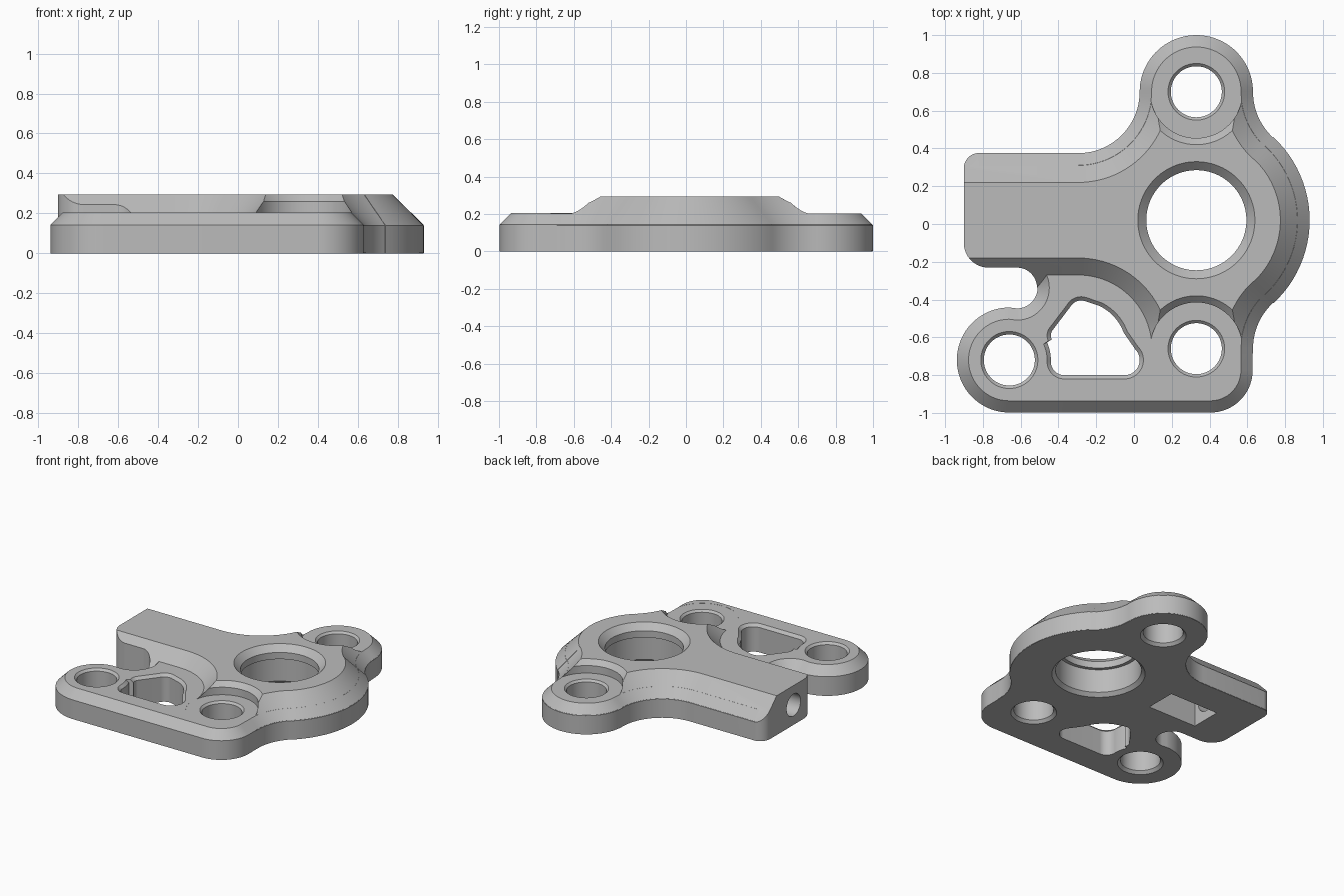
import bpy, bmesh
from math import sin, cos, radians, ceil, tau

if "Cube" in bpy.data.objects:
    bpy.data.objects.remove(bpy.data.objects["Cube"])

metal = bpy.data.materials.new("plain_grey")
grey = (0.5, 0.5, 0.5, 1)
metal.diffuse_color = grey
metal.use_nodes = True
metal.node_tree.nodes["Principled BSDF"].inputs["Base Color"].default_value = grey


def make(name, bm):
    bmesh.ops.recalc_face_normals(bm, faces=bm.faces)
    me = bpy.data.meshes.new(name)
    bm.to_mesh(me)
    bm.free()
    me.materials.append(metal)
    ob = bpy.data.objects.new(name, me)
    bpy.context.collection.objects.link(ob)
    return ob


def outline(arcs, inset):
    """Chain of arcs (x, y, radius, start, end); clockwise arcs are concave."""
    pts = []
    for x, y, r, a, b in arcs:
        r += -inset if b > a else inset
        n = ceil(abs(b - a) / 4)
        for i in range(n + 1):
            t = radians(a + (b - a) * i / n)
            pts.append((x + r * cos(t), y + r * sin(t)))
    return pts


def skin(name, rings):
    """Solid through matching rings of points, capped at both ends."""
    bm = bmesh.new()
    rows = [[bm.verts.new(p) for p in ring] for ring in rings]
    n = len(rows[0])
    for lo, hi in zip(rows, rows[1:]):
        for i in range(n):
            j = (i + 1) % n
            bm.faces.new((lo[i], lo[j], hi[j], hi[i]))
    bm.faces.new(rows[0][::-1])
    bm.faces.new(rows[-1])
    return make(name, bm)


def loft(name, arcs, levels):
    return skin(name, [[(x, y, z) for x, y in outline(arcs, d)] for z, d in levels])


def lathe(name, x, y, profile, n=96):
    return skin(name, [[(x + r * cos(tau * i / n), y + r * sin(tau * i / n), z)
                        for i in range(n)] for r, z in profile])


def combine(ob, other, operation):
    mod = ob.modifiers.new("cut", 'BOOLEAN')
    mod.object, mod.operation, mod.solver = other, operation, 'EXACT'
    dg = bpy.context.evaluated_depsgraph_get()
    me = bpy.data.meshes.new_from_object(ob.evaluated_get(dg))
    ob.modifiers.clear()
    ob.data = me
    bpy.data.objects.remove(other)


HX, HY = 0.33, 0.02            # hub centre
BACK, FRONT = 0.70, -0.66      # ear centres along y
SWING = 47.2                   # angle where hub meets its side fillets

hub_side = [
    (0.96, FRONT, 0.33, 180, 180 - SWING),
    (HX, HY, 0.60, -SWING, SWING),
    (0.96, BACK, 0.33, 180 + SWING, 180),
    (HX, BACK, 0.30, 0, 180),
    (-0.295, BACK, 0.325, 0, -90),
]
plate_arcs = [
    (-0.66, -0.72, 0.28, 90, 270),
    (0.405, -0.775, 0.225, 270, 360),
] + hub_side + [
    (-0.82, 0.295, 0.08, 90, 180),
    (-0.77, -0.10, 0.13, 180, 270),
    (-0.62, -0.3375, 0.1075, 90, -90),
]
hub_arcs = [
    (HX, FRONT, 0.30, 180, 360),
] + hub_side + [
    (-1.3, 0.175, 0.20, 90, 180),
    (-1.3, -0.135, 0.20, 180, 270),
    (-0.295, FRONT, 0.325, 90, 0),
]
window_arcs = [
    (-0.37, -0.73, 0.07, 180, 270),
    (-0.05, -0.72, 0.08, 270, 405),
    (-0.29, -0.66, 0.25, 20, 65),
    (-0.28, -0.47, 0.065, 70, 150),
    (-0.39, -0.59, 0.05, 150, 205),
    (-0.66, -0.72, 0.22, 25, 0),
]

# Raised hub and arm with long sloping sides, trimmed to the footprint
body = loft("bracket_body", hub_arcs,
            [(0.002, 0), (0.14, 0), (0.295, 0.155)])
combine(body, loft("trim", plate_arcs, [(-0.1, -0.001), (0.5, -0.001)]), 'INTERSECT')

# Lower chamfered plate
combine(body, loft("plate", plate_arcs,
                   [(0, 0.002), (0.143, 0.002), (0.205, 0.064)]), 'UNION')

# Round recesses where the ears meet the hub
for y in (BACK, FRONT):
    combine(body, lathe("recess", HX, y, [(0.245, 0.204), (0.245, 0.26), (0.305, 0.32)]),
            'DIFFERENCE')

# Bolt holes, chamfered above and below
for x, y in ((HX, BACK), (HX, FRONT), (-0.66, -0.72)):
    combine(body, lathe("bolt_hole", x, y,
                        [(0.175, -0.02), (0.135, 0.02), (0.135, 0.189), (0.175, 0.229)]),
            'DIFFERENCE')

# Main bore: wide seat from below, narrow lip and chamfer on top
combine(body, lathe("bore", HX, HY,
                    [(0.335, -0.02), (0.29, 0.025), (0.29, 0.2), (0.265, 0.2),
                     (0.265, 0.25), (0.33, 0.315)]), 'DIFFERENCE')

# Window in the plate
combine(body, loft("window", window_arcs,
                   [(-0.1, 0), (0.185, 0), (0.225, -0.04)]), 'DIFFERENCE')

# Slot under the arm
slot = [(-0.62, -0.10), (-0.22, -0.10), (-0.22, 0.13), (-0.62, 0.13)]
combine(body, skin("slot", [[(x, y, z) for x, y in slot] for z in (-0.1, 0.24)]),
        'DIFFERENCE')

# Hole from the arm end into the slot
circle = [(HY + 0.082 * cos(tau * i / 48), 0.15 + 0.082 * sin(tau * i / 48))
          for i in range(48)]
combine(body, skin("arm_hole", [[(x, y, z) for y, z in circle] for x in (-1, -0.45)]),
        'DIFFERENCE')

# Smooth curves, crisp edges
bpy.ops.object.select_all(action='DESELECT')
body.select_set(True)
bpy.context.view_layer.objects.active = body
bpy.ops.object.shade_smooth_by_angle(angle=radians(25))
